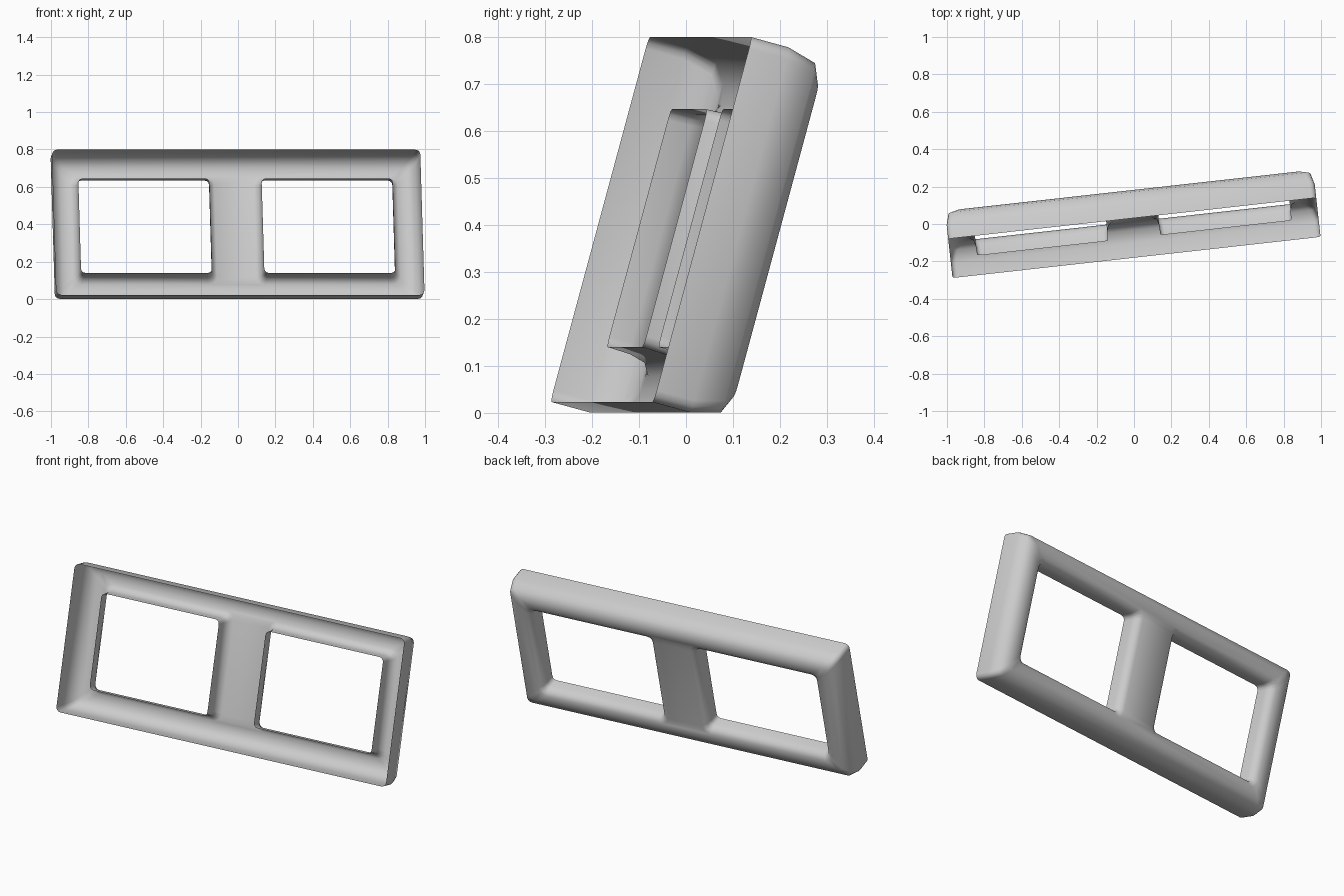
import bpy, bmesh, math
from mathutils import Matrix

if "Cube" in bpy.data.objects:
    bpy.data.objects.remove(bpy.data.objects["Cube"], do_unlink=True)

HALF_W, HALF_H = 0.99, 0.402          # outer rim half size
WIN_X, WIN_HALF_W, WIN_HALF_H = 0.493, 0.353, 0.262
BACK = 0.171                          # depth of the flat back
CORNER_STEPS = 4

# (inset from rim, depth) and (growth from window lip, depth)
OUTER_PROFILE = [(0, 0), (0, 0.083), (0.017, 0.149), (0.058, BACK)]
COLLAR_PROFILE = [(0, 0.07), (0.002, 0.12), (0.011, 0.155), (0.036, BACK)]


def rounded_loop(bm, cx, half_w, half_h, depth, radius):
    """Rounded rectangle standing in the xz plane."""
    verts = []
    for i, (sx, sz) in enumerate([(1, 1), (-1, 1), (-1, -1), (1, -1)]):
        for k in range(CORNER_STEPS):
            a = math.radians(90) * (i + k / (CORNER_STEPS - 1))
            verts.append(bm.verts.new((
                cx + sx * (half_w - radius) + radius * math.cos(a),
                depth,
                sz * (half_h - radius) + radius * math.sin(a))))
    return verts


def skin(bm, loops):
    """Join successive loops with quads."""
    for a, b in zip(loops, loops[1:]):
        for i in range(len(a)):
            j = (i + 1) % len(a)
            bm.faces.new((a[i], a[j], b[j], b[i]))


def loop_edges(bm, loop):
    return [bm.edges.get((loop[i - 1], loop[i])) for i in range(len(loop))]


bm = bmesh.new()

# Outer wall curving round to the back
outer = [rounded_loop(bm, 0, HALF_W - o, HALF_H - o, d, 0.026) for o, d in OUTER_PROFILE]
skin(bm, outer)
border = loop_edges(bm, outer[-1])

# Two window collars reaching forward from the back
for side in (-1, 1):
    collar = [rounded_loop(bm, side * WIN_X, WIN_HALF_W + g, WIN_HALF_H + g, d, 0.024 + g * 0.5)
              for g, d in COLLAR_PROFILE]
    skin(bm, collar)
    border += loop_edges(bm, collar[-1])

# Flat back between the wall and the collars
bmesh.ops.triangle_fill(bm, use_beauty=True, use_dissolve=False, edges=border)
bmesh.ops.recalc_face_normals(bm, faces=bm.faces)
back_face = max(bm.faces, key=lambda f: f.calc_center_median().y)
if back_face.normal.y < 0:
    bmesh.ops.reverse_faces(bm, faces=bm.faces)

# Lean back and turn slightly
bm.transform(Matrix.Translation((0.002, -0.074, 0.411))
             @ Matrix.Rotation(math.radians(6.37), 4, "Z")
             @ Matrix.Rotation(math.radians(-15.2), 4, "X"))

mesh = bpy.data.meshes.new("double_window_frame")
bm.to_mesh(mesh)
bm.free()
frame = bpy.data.objects.new("double_window_frame", mesh)
bpy.context.collection.objects.link(frame)

# Single grey finish
grey = bpy.data.materials.new("light_grey")
grey.use_nodes = True
colour = (0.6, 0.6, 0.6, 1)
grey.diffuse_color = colour
grey.node_tree.nodes["Principled BSDF"].inputs["Base Color"].default_value = colour
mesh.materials.append(grey)

bpy.ops.object.select_all(action="DESELECT")
frame.select_set(True)
bpy.context.view_layer.objects.active = frame
bpy.ops.object.shade_smooth_by_angle(angle=math.radians(50))
